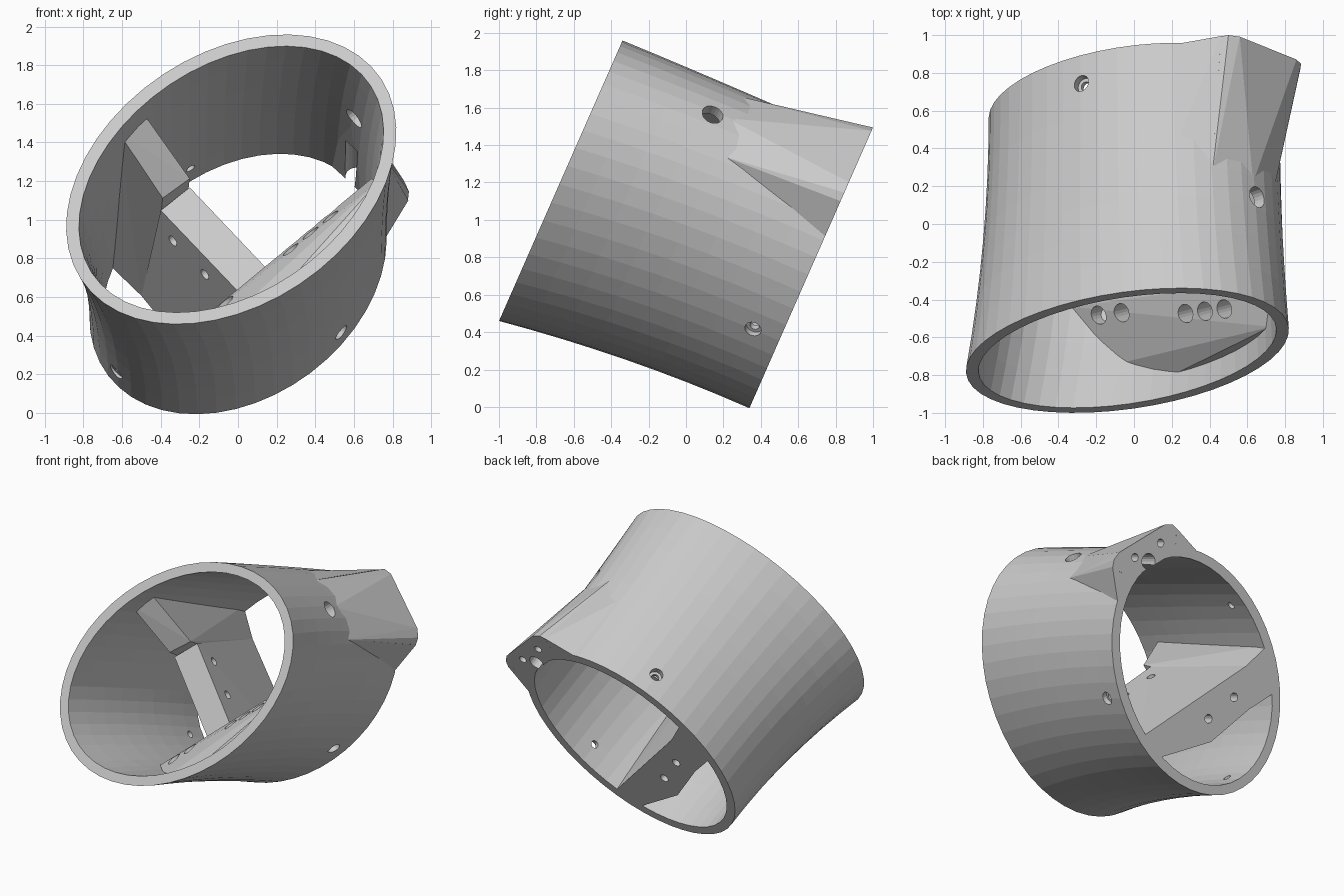
import bpy, bmesh, math
from mathutils import Vector

if "Cube" in bpy.data.objects:
    bpy.data.objects.remove(bpy.data.objects["Cube"])

# Tilted frame: u = x, v = up along the rim plane, w = along the tube (front to back)
V = Vector((0, 0.403, 0.9153))
W = Vector((0, 0.9153, -0.403))
W0, W1 = -1.10, 0.313
WALL = 0.067


def world(u, v, w):
    return Vector((u, 0, 0)) + V * v + W * w


def lerp(a, b, t):
    return a + (b - a) * t


def ring_point(deg, w, inset=0.0):
    """Point (u, v, w) on the oval tube wall, eased from the front oval to the back oval."""
    f = (w - W0) / (W1 - W0)
    t = 1 - (1 - f) ** 2
    a = lerp(0.966, 0.873, t) - inset
    b = lerp(0.685, 0.65, t) - inset
    tilt = math.radians(lerp(41.3, 45, t))
    p, q = a * math.cos(math.radians(deg)), b * math.sin(math.radians(deg))
    return (lerp(-0.035, 0.0, t) + p * math.cos(tilt) - q * math.sin(tilt),
            lerp(0.837, 0.90, t) + p * math.sin(tilt) + q * math.cos(tilt), w)


def finish(bm, name):
    bmesh.ops.recalc_face_normals(bm, faces=bm.faces)
    me = bpy.data.meshes.new(name)
    bm.to_mesh(me)
    bm.free()
    ob = bpy.data.objects.new(name, me)
    bpy.context.collection.objects.link(ob)
    return ob


def hull(name, points):
    bm = bmesh.new()
    for p in points:
        bm.verts.new(world(*p))
    res = bmesh.ops.convex_hull(bm, input=bm.verts)
    junk = {g for g in res["geom_interior"] + res["geom_unused"]
            if isinstance(g, bmesh.types.BMVert)}
    bmesh.ops.delete(bm, geom=list(junk), context='VERTS')
    bmesh.ops.dissolve_limit(bm, angle_limit=0.01, verts=bm.verts, edges=bm.edges)
    return finish(bm, name)


def at(w, pts):
    return [(u, v, w) for u, v in pts]


def drill(targets, centre, direction, radius, length):
    """Cut a round hole centred on a point, along a direction (both in u, v, w)."""
    bm = bmesh.new()
    bmesh.ops.create_cone(bm, cap_ends=True, segments=20, radius1=radius,
                          radius2=radius, depth=length)
    rot = world(*direction).to_track_quat('Z', 'Y').to_matrix().to_4x4()
    bm.transform(rot)
    bmesh.ops.translate(bm, verts=bm.verts, vec=world(*centre))
    cutter = finish(bm, "hole_cutter")
    cutter.hide_render = True
    for ob in targets:
        mod = ob.modifiers.new("hole", 'BOOLEAN')
        mod.operation = 'DIFFERENCE'
        mod.solver = 'EXACT'
        mod.object = cutter
        bpy.context.view_layer.objects.active = ob
        bpy.ops.object.modifier_apply(modifier=mod.name)
    bpy.data.objects.remove(cutter, do_unlink=True)


# Oval tube shell
SIDES, STEPS = 48, 8
bm = bmesh.new()
ws = [lerp(W0, W1, i / STEPS) for i in range(STEPS + 1)]
layers = [(w, 0.0) for w in ws] + [(w, WALL) for w in reversed(ws)]
rings = [[bm.verts.new(world(*ring_point(360 * k / SIDES, w, d))) for k in range(SIDES)]
         for w, d in layers]
for i, ring in enumerate(rings):
    nxt = rings[(i + 1) % len(rings)]
    for k in range(SIDES):
        m = (k + 1) % SIDES
        bm.faces.new((ring[k], ring[m], nxt[m], nxt[k]))
shell = finish(bm, "oval_shell")

# Corner boss at the back, with a flare on each side
tips = [ring_point(d, w, 0.008) for d, w in ((-20, -0.36), (0, -0.42), (22, -0.42))]
boss = hull("corner_boss", tips + at(W1, [
    (0.42, 1.60), (0.46, 1.755), (0.50, 1.77), (0.56, 1.75), (0.86, 1.45),
    (0.885, 1.39), (0.88, 1.34), (0.71, 1.31), (0.54, 1.48)]))
hull("boss_flare_top", [tips[2], ring_point(38, -0.30, 0.015)] + at(W1, [
    (0.17, 1.63), (0.46, 1.757), (0.42, 1.60)]))
hull("boss_flare_side", [tips[0]] + at(W1, [(0.765, 1.13), (0.882, 1.34), (0.71, 1.31)]))

# Cross bar: long wall that widens into a flange on the back plane
bar = hull("cross_bar", at(-0.58, [
    (0.28, 0.41), (0.15, 0.26), (-0.40, 0.89), (-0.25, 1.02)]) + at(-0.25, [
    (0.15, 0.24), (-0.40, 0.86)]) + at(W1, [
    (0.30, 0.32), (0.12, 0.24), (-0.27, 0.49), (-0.50, 0.80), (-0.382, 1.065)]))

# Bent end of the bar, ramping forward onto the shell
bar_end = hull("bar_end_ramp", [
    (-0.39, 0.92, -0.67), (-0.25, 1.03, -0.67),
    (-0.62, 1.18, -0.93), (-0.50, 1.30, -0.93),
    (-0.40, 0.89, -0.50), (-0.26, 1.01, -0.50)] + at(W1, [
        (-0.382, 1.065), (-0.51, 1.26), (-0.69, 1.0), (-0.50, 0.80)]))

# Sloped shelf along the lower right, near the front
shelf = hull("sloped_shelf",
             [ring_point(d, -0.98, 0.05) for d in range(-105, -49, 11)]
             + [ring_point(d, -0.42, 0.05) for d in range(-140, -39, 20)]
             + [(-0.08, 0.12, -0.86), (-0.33, 0.16, -0.55), (0.62, 0.76, -0.94),
                (0.14, 0.58, -0.52), (0.45, 0.84, -0.57), (0.69, 0.99, -0.76),
                (0.14, 0.54, -0.42), (0.45, 0.82, -0.42)])

# Shelf holes: two rows along the slope and a pair at the low end
spots = [(0.33 + 0.1 * k, 0.53 + 0.085 * k, -0.735 - 0.025 * k) for k in range(3)]
spots += [(0.24 + 0.085 * k, 0.59 + 0.075 * k, -0.60 - 0.025 * k) for k in range(4)]
spots += [(-0.15, 0.20, -0.605), (-0.05, 0.32, -0.65)]
for s in spots:
    drill([shelf], s, (0.65, -0.6, 0.45), 0.05, 0.26)

# Cross holes through the bar, and screw holes in its back flange
for u, v in ((-0.24, 0.865), (-0.07, 0.68)):
    drill([bar], (u, v, -0.44), (0.75, 0.66, 0), 0.03, 0.7)
for u, v in ((-0.20, 0.63), (-0.355, 0.835)):
    drill([bar], (u, v, W1), (0, 0, 1), 0.03, 0.5)

# Boss screw holes and the round groove between them
for u, v in ((0.725, 1.46), (0.555, 1.62)):
    drill([boss, shell], (u, v, W1), (0, 0, 1), 0.027, 0.4)
drill([boss, shell], (0.61, 1.47, W1), (0, 0, 1), 0.055, 0.9)

# Plain hole through the shell, then three countersunk ones
drill([shell, boss], (0.70, 1.53, -0.50), (0.75, 0.65, 0), 0.058, 0.5)
for centre, d in (((-0.27, 1.49, 0.15), (-0.5, 0.85, 0)),
                  ((0.53, 0.53, 0.16), (0.75, -0.65, 0)),
                  ((-0.64, 0.29, 0.15), (-0.72, -0.70, 0))):
    drill([shell], centre, d, 0.026, 0.4)
    out = [c + 0.05 * k for c, k in zip(centre, d)]
    drill([shell], out, d, 0.045, 0.15)
